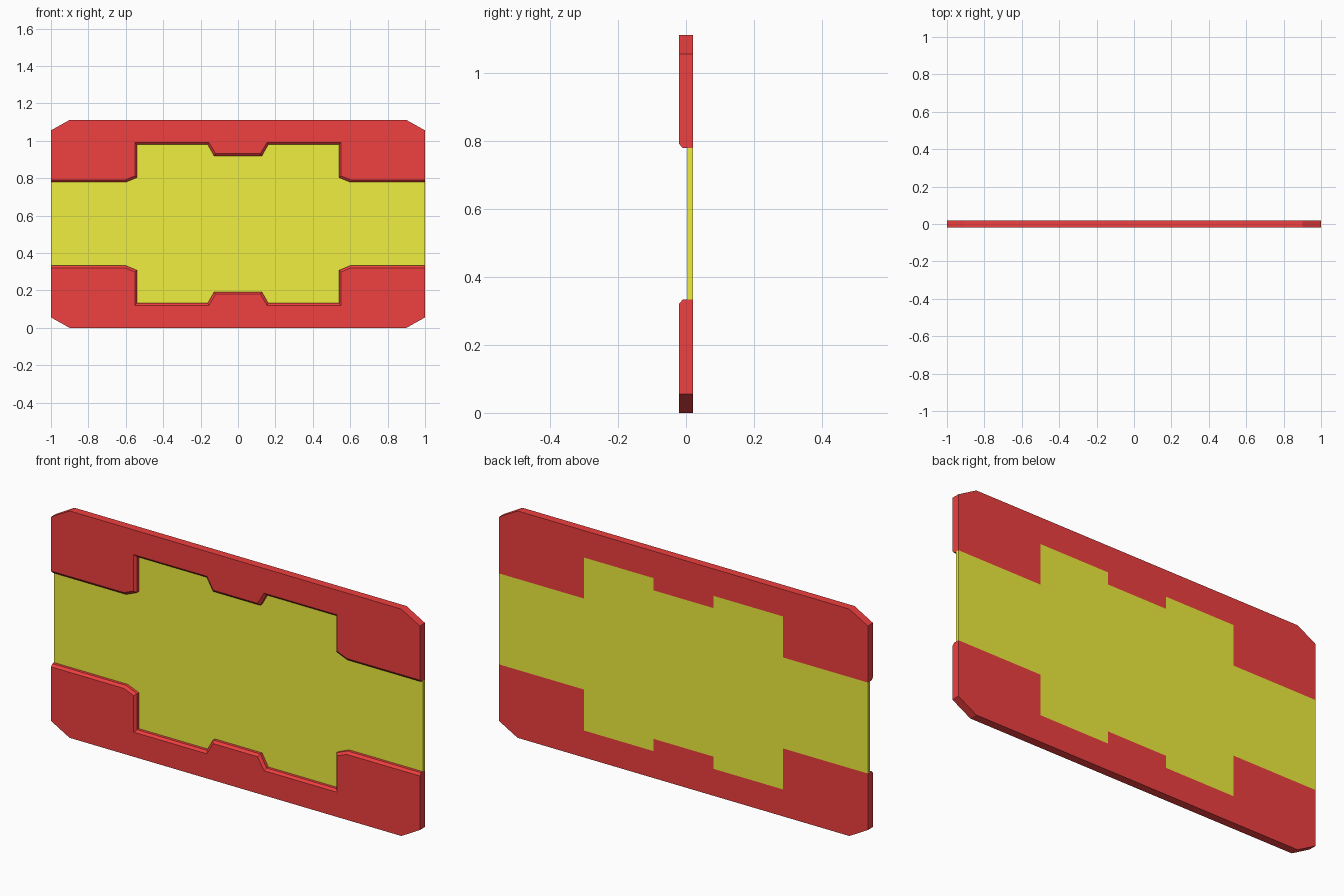
import bpy, bmesh

if "Cube" in bpy.data.objects:
    bpy.data.objects.remove(bpy.data.objects["Cube"])

HEIGHT = 1.112


def material(name, rgb):
    mat = bpy.data.materials.new(name)
    mat.diffuse_color = (*rgb, 1)
    mat.use_nodes = True
    mat.node_tree.nodes["Principled BSDF"].inputs["Base Color"].default_value = mat.diffuse_color
    return mat


def loft(name, rings, mat):
    """Skin a stack of equal-length (x, z) outlines placed at depths y."""
    bm = bmesh.new()
    loops = [[bm.verts.new((x, y, z)) for x, z in pts] for y, pts in rings]
    bm.faces.new(loops[0])
    bm.faces.new(loops[-1])
    n = len(loops[0])
    for a, b in zip(loops, loops[1:]):
        for i in range(n):
            j = (i + 1) % n
            bm.faces.new((a[i], a[j], b[j], b[i]))
    bmesh.ops.recalc_face_normals(bm, faces=bm.faces)
    mesh = bpy.data.meshes.new(name)
    bm.to_mesh(mesh)
    bm.free()
    mesh.materials.append(mat)
    obj = bpy.data.objects.new(name, mesh)
    bpy.context.collection.objects.link(obj)
    return obj


def both_sides(half):
    """Complete a right-half outline across x = 0."""
    return half + [(-x, z) for x, z in reversed(half)]


def flipped(pts):
    return [(x, HEIGHT - z) for x, z in pts]


red = material("red", (0.87, 0.05, 0.05))
yellow = material("yellow", (0.86, 0.86, 0.05))

# Inner edge of the upper rail: bevelled front lip, wall, squared-off back
lip = both_sides([(1, .791), (.605, .791), (.552, .812), (.552, .991), (.155, .991), (.12, .932)])
wall = both_sides([(1, .779), (.6, .779), (.54, .804), (.54, .98), (.162, .98), (.128, .92)])
back = both_sides([(1, .779), (.6, .779), (.54, .779), (.54, .98), (.162, .98), (.162, .92)])
outer = [(-1, 1.056), (-.9, HEIGHT), (.9, HEIGHT), (1, 1.056)]

# Red rails, mirrored top and bottom
rail = [(-.02, lip + outer), (-.01, wall + outer), (.004, wall + outer), (.02, back + outer)]
loft("upper_rail", rail, red)
loft("lower_rail", [(y, flipped(p)) for y, p in rail], red)

# Recessed yellow panel, flush with the rails at the back
loft("centre_panel", [(y, p + flipped(p)[::-1]) for y, p in ((.004, wall), (.02, back))], yellow)
